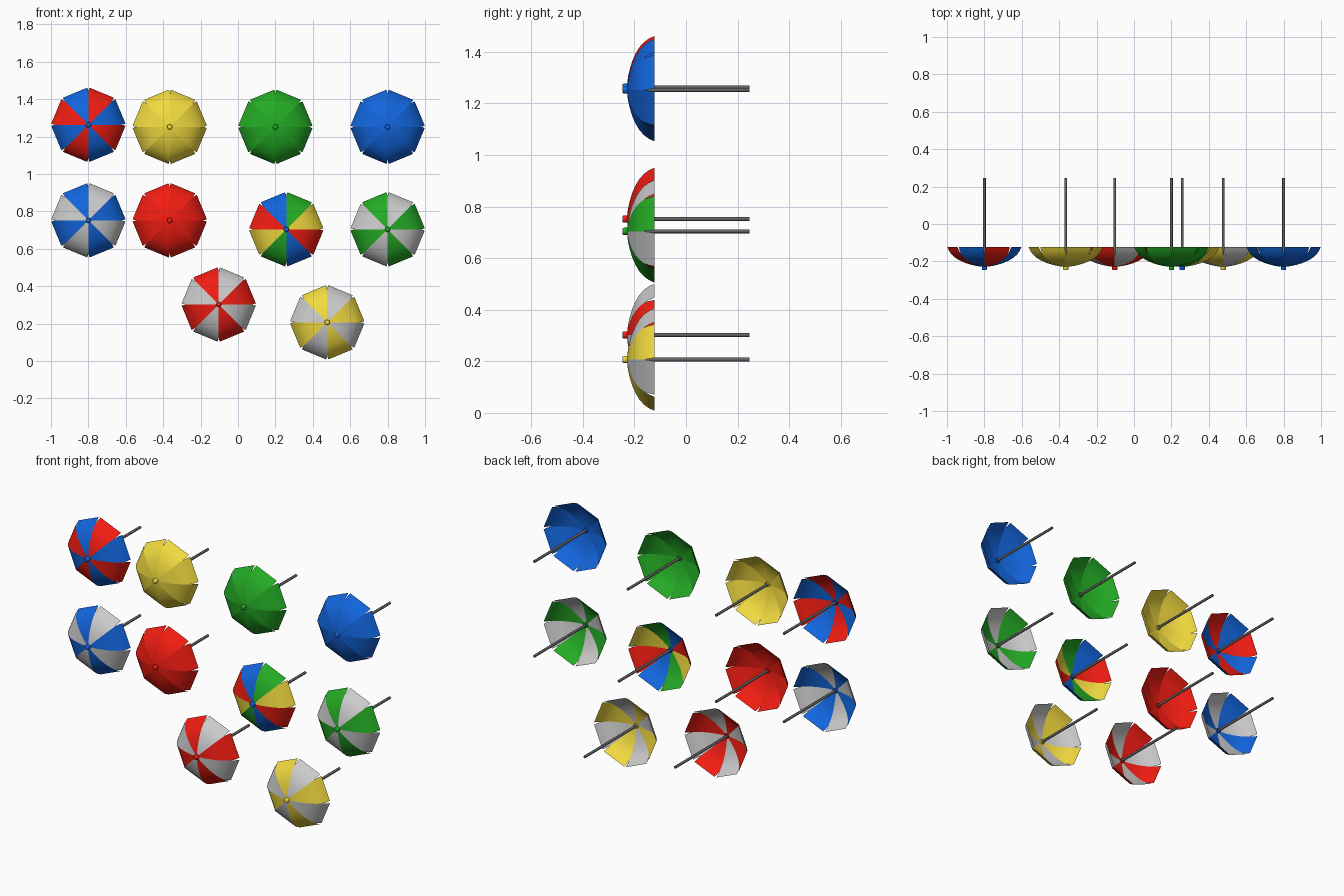
import bpy, bmesh
from math import sin, cos, pi
from mathutils import Matrix, Vector

if "Cube" in bpy.data.objects:
    bpy.data.objects.remove(bpy.data.objects["Cube"])


def material(name, rgb):
    m = bpy.data.materials.new(name)
    m.diffuse_color = (*rgb, 1)
    m.use_nodes = True
    m.node_tree.nodes["Principled BSDF"].inputs["Base Color"].default_value = m.diffuse_color
    return m


MATS = {
    "red": material("red", (0.88, 0.012, 0.006)),
    "blue": material("blue", (0.006, 0.13, 0.72)),
    "green": material("green", (0.017, 0.40, 0.018)),
    "yellow": material("yellow", (0.88, 0.70, 0.05)),
    "white": material("white", (0.8, 0.8, 0.8)),
    "steel": material("steel", (0.13, 0.13, 0.13)),
}

# canopy profile: radius, y, half width of the slit between panels
PROFILE = [(0.013, -0.228, 0), (0.04, -0.225, 0), (0.07, -0.218, 0),
           (0.10, -0.209, 0), (0.13, -0.196, 0), (0.155, -0.181, 0),
           (0.175, -0.163, 0), (0.19, -0.144, 0.003), (0.201, -0.123, 0.007)]


def finish(bm, name, loc, mats):
    me = bpy.data.meshes.new(name)
    bm.to_mesh(me)
    bm.free()
    for m in mats:
        me.materials.append(MATS[m])
    ob = bpy.data.objects.new(name, me)
    ob.location = loc
    bpy.context.collection.objects.link(ob)
    return ob


def canopy(name, loc, colors):
    # eight separate panels, clockwise from the top as seen from the front
    bm = bmesh.new()
    names = list(dict.fromkeys(colors))
    for i in range(8):
        a, b = i * pi / 4, (i + 1) * pi / 4
        pa, pb = Vector((sin(a), 0, cos(a))), Vector((sin(b), 0, cos(b)))
        along = (pb - pa).normalized()
        rows = []
        for r, y, gap in PROFILE:
            up = Vector((0, y, 0))
            rows.append((bm.verts.new(pa * r + up + along * gap),
                         bm.verts.new(pb * r + up - along * gap)))
        for (p, q), (s, t) in zip(rows, rows[1:]):
            f = bm.faces.new((p, s, t, q))
            f.smooth = True
            f.material_index = names.index(colors[i % len(colors)])
    for f in bm.faces:
        f.normal_update()
        if f.normal.y > 0:
            f.normal_flip()
    return finish(bm, name, loc, names)


def rod(name, loc, radius, y0, y1, color, bevel=0):
    bm = bmesh.new()
    mat = Matrix.Translation((0, (y0 + y1) / 2, 0)) @ Matrix.Rotation(pi / 2, 4, 'X')
    bmesh.ops.create_cone(bm, cap_ends=True, segments=16, radius1=radius,
                          radius2=radius, depth=y1 - y0, matrix=mat)
    if bevel:
        # round the front rim
        rim = [e for e in bm.edges if all(v.co.y < y0 + 1e-4 for v in e.verts)]
        bmesh.ops.bevel(bm, geom=rim, offset=bevel, segments=3,
                        affect='EDGES', profile=0.5)
    for f in bm.faces:
        f.smooth = len(f.verts) == 4
    for e in bm.edges:
        if any(len(f.verts) > 4 for f in e.link_faces):
            e.smooth = False
    return finish(bm, name, loc, [color])


# x, z, panel colours, tip colour
UMBRELLAS = [
    (-0.80, 1.263, ["red", "blue"], "blue"),
    (-0.365, 1.252, ["yellow"], "yellow"),
    (0.20, 1.252, ["green"], "green"),
    (0.80, 1.252, ["blue"], "blue"),
    (-0.80, 0.752, ["white", "blue"], "blue"),
    (-0.365, 0.752, ["red"], "red"),
    (0.258, 0.704, ["green", "yellow", "red", "blue"], "blue"),
    (0.80, 0.704, ["white", "green"], "green"),
    (-0.103, 0.302, ["white", "red"], "red"),
    (0.477, 0.207, ["white", "yellow"], "yellow"),
]

for n, (x, z, colors, tip) in enumerate(UMBRELLAS, 1):
    loc = (x, 0, z)
    canopy(f"canopy_{n}", loc, colors)
    rod(f"tip_{n}", loc, 0.014, -0.247, -0.218, tip, 0.006)
    rod(f"shaft_{n}", loc, 0.0075, -0.225, 0.247, "steel")
